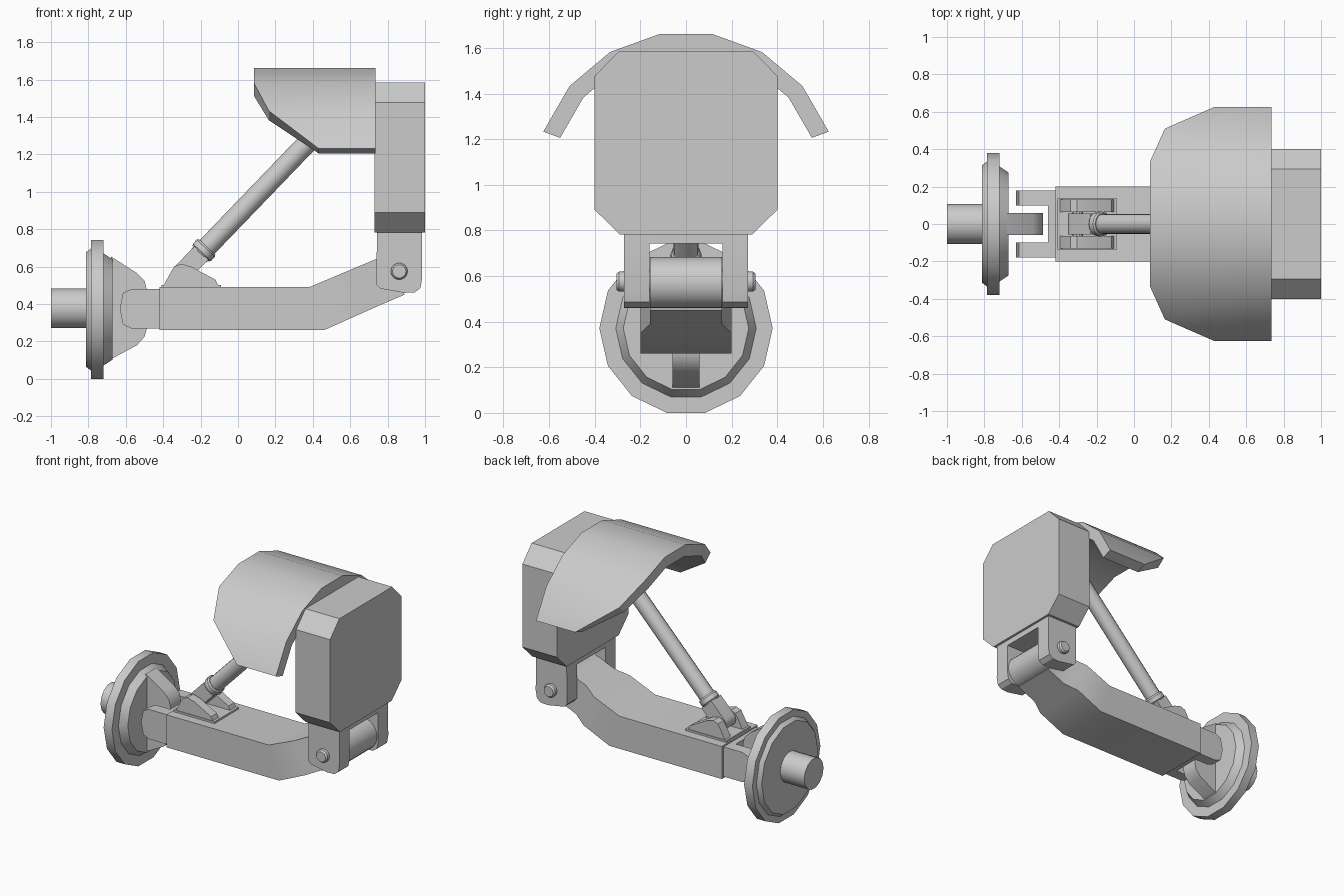
import bpy, bmesh, math
from mathutils import Vector

if "Cube" in bpy.data.objects:
    bpy.data.objects.remove(bpy.data.objects["Cube"])


def loft(name, rings):
    """Skin a list of equal-length rings of points and cap both ends."""
    bm = bmesh.new()
    vs = [[bm.verts.new(p) for p in r] for r in rings]
    n = len(vs[0])
    for a, b in zip(vs, vs[1:]):
        for i in range(n):
            j = (i + 1) % n
            bm.faces.new((a[i], a[j], b[j], b[i]))
    bm.faces.new(vs[0][::-1])
    bm.faces.new(vs[-1])
    bmesh.ops.recalc_face_normals(bm, faces=bm.faces[:])
    me = bpy.data.meshes.new(name)
    bm.to_mesh(me)
    bm.free()
    ob = bpy.data.objects.new(name, me)
    bpy.context.collection.objects.link(ob)
    bpy.context.view_layer.objects.active = ob
    for o in bpy.context.selected_objects:
        o.select_set(False)
    ob.select_set(True)
    bpy.ops.object.shade_smooth_by_angle(angle=math.radians(31))
    return ob


def side_plate(name, pts, y0, y1):
    """Front-view (x, z) outline extruded along y."""
    return loft(name, [[(x, y, z) for x, z in pts] for y in (y0, y1)])


def side_pair(name, pts, y0, y1):
    for side, s in (("front", -1), ("back", 1)):
        side_plate(f"{name}_{side}", pts, s * y0, s * y1)


def box(name, x0, x1, y, z0, z1):
    return side_plate(name, [(x0, z0), (x1, z0), (x1, z1), (x0, z1)], -y, y)


def turned(name, origin, direction, profile, n):
    """Profile of (distance, radius) turned about an axis in space."""
    d = Vector(direction).normalized()
    u = Vector((0, 1, 0)) if abs(d.y) < 0.9 else Vector((1, 0, 0))
    w = d.cross(u)
    ang = [2 * math.pi * i / n for i in range(n)]
    return loft(name, [[Vector(origin) + d * t + (u * math.cos(a) + w * math.sin(a)) * r
                        for a in ang] for t, r in profile])


def arc(cx, cz, r, a0, a1, n):
    return [(cx + r * math.cos(math.radians(a0 + (a1 - a0) * i / n)),
             cz + r * math.sin(math.radians(a0 + (a1 - a0) * i / n))) for i in range(n + 1)]


X = (1, 0, 0)
HUB = (0, 0, 0.371)

# Wheel hub with stub axle and knuckle tongue
turned("hub_disc", HUB, X, [(-0.812, 0.315), (-0.785, 0.335), (-0.785, 0.38), (-0.72, 0.38),
                            (-0.72, 0.308), (-0.67, 0.275)], 14)
turned("stub_axle", (0, 0, 0.377), X, [(-1.0, 0.108), (-0.8, 0.108)], 14)
side_plate("knuckle_tongue", [(-0.68, 0.655), (-0.54, 0.565), (-0.5, 0.525), (-0.487, 0.475),
                              (-0.487, 0.27), (-0.5, 0.225), (-0.54, 0.18), (-0.68, 0.105)],
           -0.06, 0.06)

# Fork at the outer end of the arm
side_pair("arm_fork", [(-0.41, 0.48), (-0.57, 0.48), (-0.615, 0.46), (-0.632, 0.375),
                       (-0.615, 0.29), (-0.57, 0.27), (-0.41, 0.27)], 0.1, 0.18)
box("fork_bridge", -0.46, -0.41, 0.15, 0.27, 0.48)

# Bent swing arm, narrowing toward the pivot barrel
arm = [(-0.42, 0.49, -0.42, 0.26, 0.2), (0.38, 0.49, 0.46, 0.26, 0.2),
       (0.58, 0.574, 0.66, 0.35, 0.2), (0.67, 0.612, 0.75, 0.39, 0.157),
       (0.8, 0.666, 0.89, 0.45, 0.157)]
loft("swing_arm", [[(xt, -w, zt), (xt, w, zt), (xb, w, zb), (xb, -w, zb)]
                   for xt, zt, xb, zb, w in arm])
turned("pivot_barrel", (0.865, 0, 0.57), (0, 1, 0), [(-0.157, 0.113), (0.157, 0.113)], 20)
turned("pivot_pin", (0.862, 0, 0.575), (0, 1, 0),
       [(-0.305, 0.036), (-0.293, 0.045), (0.293, 0.045), (0.305, 0.036)], 14)

# Bracket hanging under the block
side_pair("bracket_lug", [(0.743, 0.79), (0.74, 0.505), (0.76, 0.483), (0.89, 0.46), (0.945, 0.463),
                          (0.975, 0.485), (0.985, 0.54), (0.983, 0.79)], 0.16, 0.272)
box("bracket_top", 0.743, 0.983, 0.165, 0.742, 0.79)

# Mounting block with cut corners
outline = [(0.295, 1.585), (0.4, 1.477), (0.4, 0.89), (0.29, 0.782)]
outline += [(-y, z) for y, z in reversed(outline)]
loft("mount_block", [[(x, y, z) for y, z in outline] for x in (0.73, 1.0)])

# Curved hood with swept-back front edge
front_x = {10: 0.085, 30: 0.085, 50: 0.165, 70: 0.43}
rings = []
for a in range(-70, 71, 20):
    s, c = math.sin(math.radians(a)), math.cos(math.radians(a))
    rings.append([(x, r * s, 1.005 + r * c) for x, r in
                  ((front_x[abs(a)], 0.666), (0.735, 0.666),
                   (0.735, 0.587), (front_x[abs(a)], 0.587))])
loft("hood", rings)

# Strut with eye ends and collars
low, high = Vector((-0.3, 0, 0.565)), Vector((0.6, 0, 1.5))
d = (high - low).normalized()
L = (high - low).length
turned("strut_rod", low, d, [(0.13, 0.054), (L - 0.13, 0.054)], 16)
for end, p, e in (("lower", low, d), ("upper", high, -d)):
    turned(f"strut_collar_{end}", p, e, [(0.145, 0.06), (0.155, 0.067), (0.185, 0.067),
                                         (0.195, 0.06)], 12)
    base = math.degrees(math.atan2(e.z, e.x))
    eye = arc(p.x, p.z, 0.052, base + 90, base + 270, 8)
    n = Vector((-e.z, 0, e.x)) * 0.052
    tip = p + e * 0.15
    eye += [((tip - n).x, (tip - n).z), ((tip + n).x, (tip + n).z)]
    side_plate(f"strut_eye_{end}", eye, -0.055, 0.055)
    turned(f"strut_pin_{end}", p, (0, 1, 0), [(-0.12, 0.028), (0.12, 0.028)], 10)

# Clevis mounts on the arm and on the block
lower_lug = [(-0.405, 0.485), (-0.365, 0.56), (-0.34, 0.602), (-0.305, 0.615), (-0.25, 0.6),
             (-0.12, 0.53), (-0.1, 0.485)]
side_pair("lower_clevis", lower_lug, 0.065, 0.13)
box("lower_clevis_base", -0.41, -0.09, 0.135, 0.48, 0.503)
upper_lug = [(0.735, 1.56), (0.62, 1.55), (0.575, 1.535), (0.552, 1.5), (0.565, 1.455),
             (0.735, 1.3)]
side_pair("upper_clevis", upper_lug, 0.065, 0.13)
